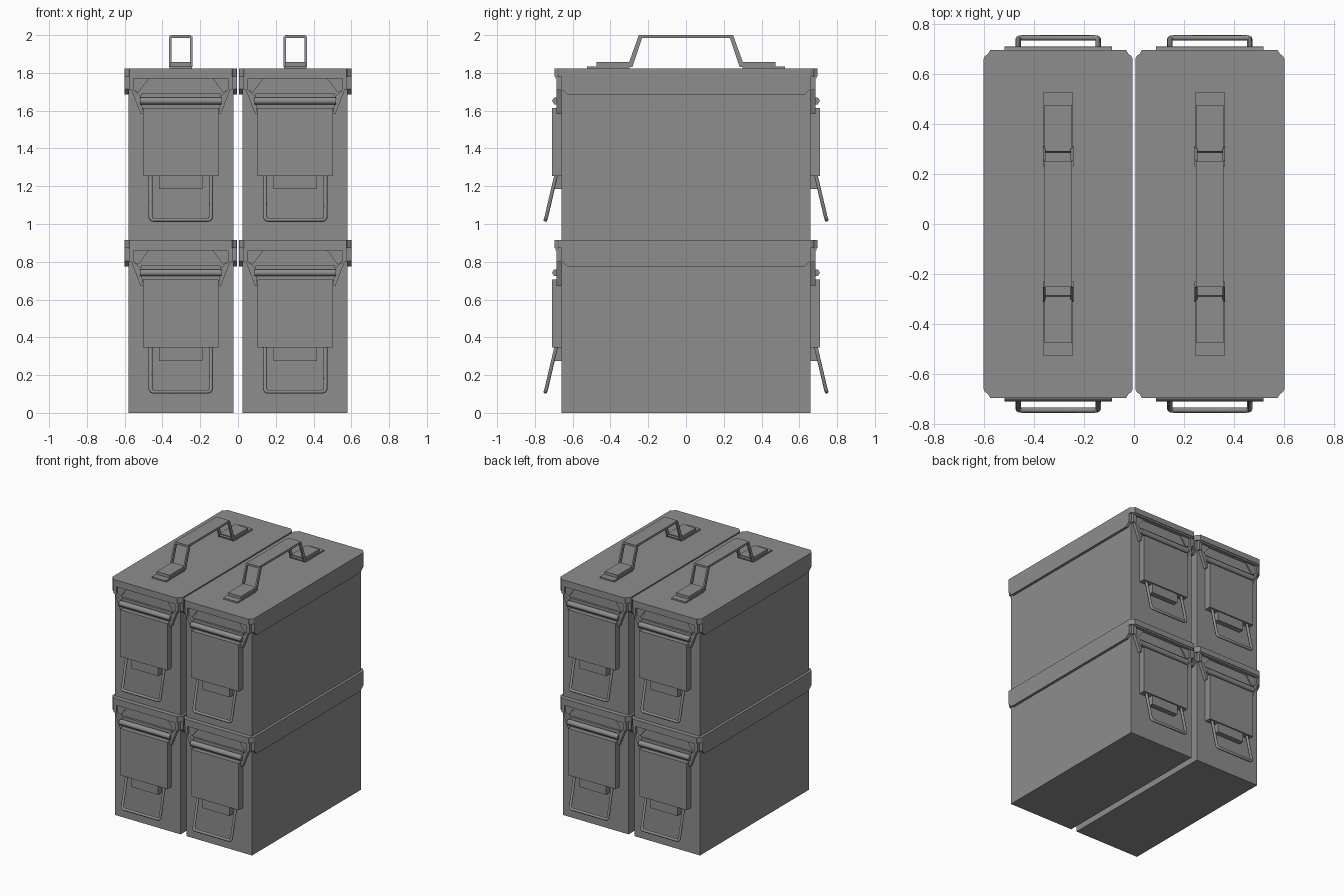
import bpy, bmesh
from mathutils import Vector

cube = bpy.data.objects.get("Cube")
if cube:
    bpy.data.objects.remove(cube, do_unlink=True)

metal = bpy.data.materials.new("grey metal")
metal.use_nodes = True
GREY = (0.27, 0.27, 0.27, 1)
metal.diffuse_color = GREY
metal.node_tree.nodes["Principled BSDF"].inputs["Base Color"].default_value = GREY


def finish(name, bm, origin):
    bmesh.ops.recalc_face_normals(bm, faces=bm.faces[:])
    mesh = bpy.data.meshes.new(name)
    bm.to_mesh(mesh)
    bm.free()
    mesh.materials.append(metal)
    obj = bpy.data.objects.new(name, mesh)
    obj.location = origin
    bpy.context.collection.objects.link(obj)
    return obj


def prism(name, profile, axis, lo, hi, origin):
    """Extrude a 2D profile from lo to hi along the given axis (0, 1 or 2)."""
    bm = bmesh.new()
    def place(p, h):
        c = list(p)
        c.insert(axis, h)
        return bm.verts.new(c)
    a = [place(p, lo) for p in profile]
    b = [place(p, hi) for p in profile]
    bm.faces.new(a)
    bm.faces.new(b)
    for i in range(len(a)):
        j = (i + 1) % len(a)
        bm.faces.new((a[i], a[j], b[j], b[i]))
    return finish(name, bm, origin)


def box(name, x, y, z, origin):
    return prism(name, [(x[0], y[0]), (x[1], y[0]), (x[1], y[1]), (x[0], y[1])],
                 2, z[0], z[1], origin)


def span(s, a, b):
    return sorted((s * a, s * b))


def rod(name, points, radius, origin):
    """Bent wire following a path."""
    curve = bpy.data.curves.new(name, "CURVE")
    curve.dimensions = "3D"
    curve.bevel_depth = radius
    curve.bevel_resolution = 1
    curve.use_fill_caps = True
    spline = curve.splines.new("POLY")
    spline.points.add(len(points) - 1)
    for p, co in zip(spline.points, points):
        p.co = (*co, 1)
    curve.materials.append(metal)
    obj = bpy.data.objects.new(name, curve)
    obj.location = origin
    bpy.context.collection.objects.link(obj)


def latch(s, o):
    """Latch plate, hinge bar, side arms and wire pull on one end (s = -1 front)."""
    box("latch_plate", (-0.2, 0.2), span(s, 0.65, 0.71), (0.345, 0.705), o)
    box("latch_tab", (-0.115, 0.115), span(s, 0.65, 0.7), (0.275, 0.35), o)
    box("latch_backing", (-0.21, 0.21), span(s, 0.65, 0.675), (0.70, 0.78), o)
    rod("hinge_bar", [(-0.215, s * 0.688, 0.742), (0.215, s * 0.688, 0.742)], 0.021, o)
    for m in (-1, 1):
        # hanger arm slanting in from the lid corner to the plate
        arm = [(0.275, 0.88), (0.25, 0.88), (0.25, 0.80), (0.21, 0.765),
               (0.2, 0.675), (0.212, 0.672), (0.262, 0.80), (0.275, 0.80)]
        prism("latch_arm", [(m * x, z) for x, z in arm], 1, *span(s, 0.655, 0.685), o)
        gusset = [(0.25, 0.865), (0.165, 0.865), (0.225, 0.785), (0.25, 0.80)]
        prism("lid_gusset", [(m * x, z) for x, z in gusset], 1, *span(s, 0.655, 0.67), o)
    half = [(0.16, 0.685, 0.36), (0.16, 0.74, 0.125), (0.154, 0.743, 0.116), (0.145, 0.744, 0.112)]
    path = [(-x, s * y, z) for x, y, z in half] + [(x, s * y, z) for x, y, z in reversed(half)]
    rod("wire_pull", path, 0.011, o)


def handle(o):
    """Folding carry handle on the lid."""
    for s in (-1, 1):
        box("handle_base", (-0.06, 0.06), span(s, 0.3, 0.525), (0.91, 0.925), o)
        box("handle_pad", (-0.055, 0.055), span(s, 0.29, 0.475), (0.92, 0.947), o)
        rod("handle_pivot", [(-0.06, s * 0.295, 0.932), (0.06, s * 0.295, 0.932)], 0.009, o)
        for m in (-1, 1):
            leg = [(0.31, 0.922), (0.283, 0.922), (0.23, 1.083), (0.252, 1.083)]
            prism("handle_leg", [(s * y, z) for y, z in leg], 0, *span(m, 0.05, 0.061), o)
    box("handle_grip", (-0.055, 0.055), (-0.252, 0.252), (1.074, 1.09), o)


def can(x, z, with_handle):
    o = Vector((x, 0, z))
    box("can_body", (-0.278, 0.278), (-0.66, 0.66), (0, 0.9), o)
    # lid with clipped corners
    quarter = [(0.298, 0.66), (0.292, 0.672), (0.28, 0.68), (0.272, 0.695)]
    outline = quarter + [(-a, b) for a, b in reversed(quarter)]
    outline += [(-a, -b) for a, b in outline]
    prism("lid", outline, 2, 0.872, 0.914, o)
    # side skirts with clipped lower corners
    skirt = [(0.66, 0.9), (0.66, 0.805), (0.628, 0.775)]
    skirt += [(-a, b) for a, b in reversed(skirt)]
    for m in (-1, 1):
        prism("lid_skirt", skirt, 0, *span(m, 0.27, 0.298), o)
    for s in (-1, 1):
        box("lid_lip", (-0.272, 0.272), span(s, 0.65, 0.69), (0.86, 0.9), o)
        latch(s, o)
    if with_handle:
        handle(o)


for x in (-0.303, 0.303):
    can(x, 0, False)
    can(x, 0.91, True)
